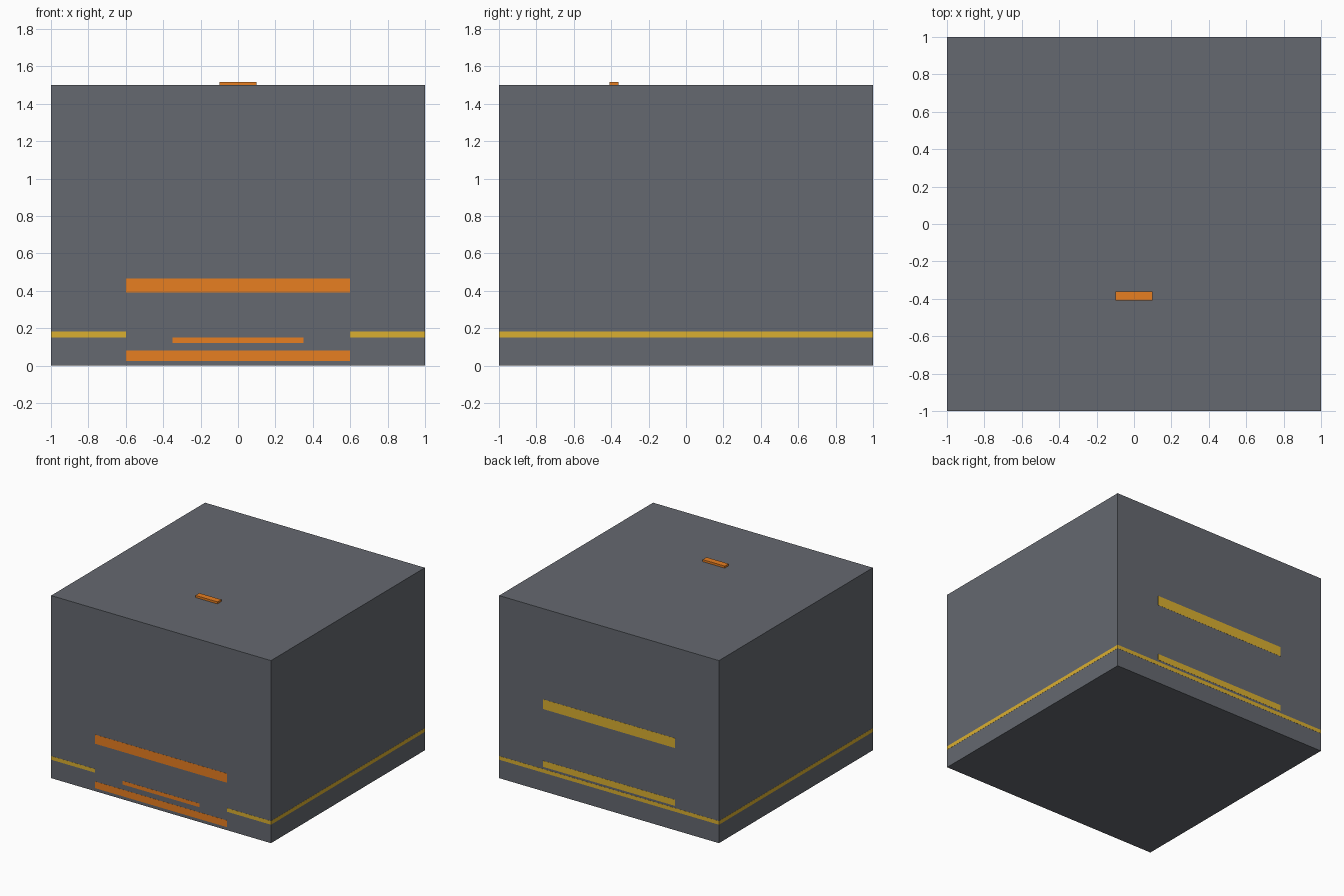
import bpy
import bmesh

if "Cube" in bpy.data.objects:
    bpy.data.objects.remove(bpy.data.objects["Cube"])


def material(name, rgb):
    m = bpy.data.materials.new(name)
    m.diffuse_color = (*rgb, 1)
    m.use_nodes = True
    m.node_tree.nodes["Principled BSDF"].inputs["Base Color"].default_value = m.diffuse_color
    return m


slate = material("slate", (0.13, 0.14, 0.16))
orange = material("orange", (0.80, 0.21, 0.015))
yellow = material("yellow", (0.70, 0.43, 0.03))


def box(name, x, y, z, mat):
    """Box between (min, max) pairs on each axis."""
    bm = bmesh.new()
    bmesh.ops.create_cube(bm, size=1)
    for v in bm.verts:
        for i, (lo, hi) in enumerate((x, y, z)):
            v.co[i] = lo if v.co[i] < 0 else hi
    me = bpy.data.meshes.new(name)
    bm.to_mesh(me)
    bm.free()
    me.materials.append(mat)
    ob = bpy.data.objects.new(name, me)
    bpy.context.collection.objects.link(ob)
    return ob


E = 0.999   # body half width; the strips stand out to 1.0
O = 1.0

# Main body
box("body", (-E, E), (-E, E), (0, 1.5), slate)

# Front strips
for name, half, z in (("front_upper_strip", 0.6, (0.39, 0.465)),
                      ("front_middle_strip", 0.35, (0.122, 0.152)),
                      ("front_lower_strip", 0.6, (0.025, 0.08))):
    box(name, (-half, half), (-O, -E), z, orange)

# Back strips
for name, z in (("back_upper_strip", (0.675, 0.755)),
                ("back_lower_strip", (0.20, 0.25))):
    box(name, (-0.6, 0.6), (E, O), z, yellow)

# Trim line around the base, interrupted at the front centre
trim_z = (0.152, 0.182)
box("back_trim", (-E, E), (E, O), trim_z, yellow)
for side, s in (("left", -1), ("right", 1)):
    box(side + "_trim", sorted((s * E, s * O)), (-E, E), trim_z, yellow)
    box(side + "_front_trim", sorted((s * 0.6, s * E)), (-O, -E), trim_z, yellow)

# Small raised bar on the top
box("top_bar", (-0.1, 0.1), (-0.41, -0.36), (1.5, 1.517), orange)
